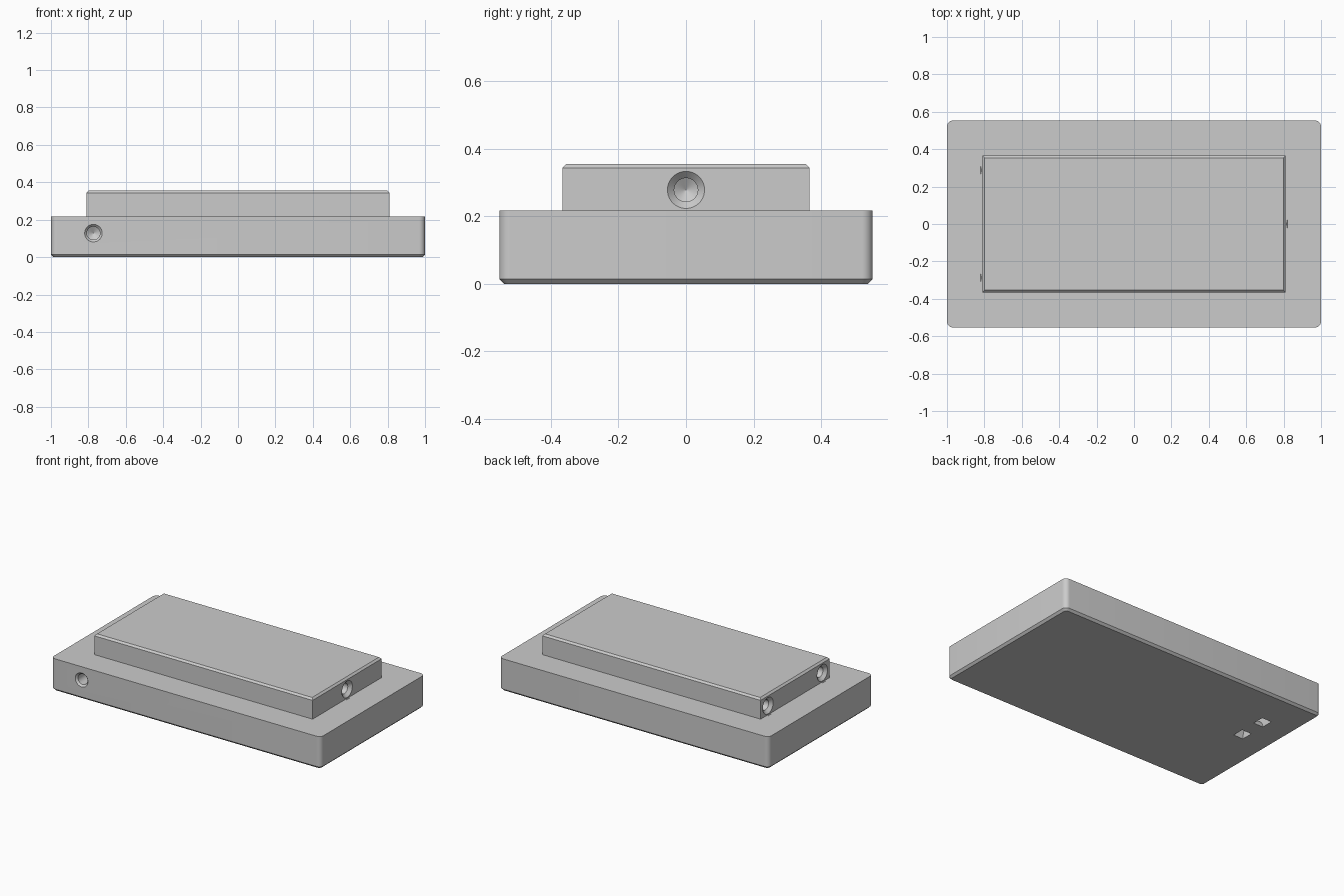
import bpy, bmesh, math
from mathutils import Vector, Matrix

cube = bpy.data.objects.get("Cube")
if cube:
    bpy.data.objects.remove(cube, do_unlink=True)

grey = bpy.data.materials.new("plain grey")
grey.use_nodes = True
COLOUR = (0.6, 0.6, 0.6, 1)
grey.diffuse_color = COLOUR
grey.node_tree.nodes["Principled BSDF"].inputs["Base Color"].default_value = COLOUR


def loft(name, rings, closed=False, matrix=Matrix()):
    """Skin equal-length rings; cap the ends, or join last to first."""
    bm = bmesh.new()
    loops = [[bm.verts.new(matrix @ Vector(p)) for p in ring] for ring in rings]
    pairs = list(zip(loops, loops[1:]))
    if closed:
        pairs.append((loops[-1], loops[0]))
    else:
        bm.faces.new(loops[0])
        bm.faces.new(loops[-1])
    for a, b in pairs:
        for i in range(len(a)):
            j = (i + 1) % len(a)
            bm.faces.new((a[i], a[j], b[j], b[i]))
    bmesh.ops.remove_doubles(bm, verts=bm.verts, dist=1e-5)
    bmesh.ops.recalc_face_normals(bm, faces=bm.faces)
    mesh = bpy.data.meshes.new(name)
    bm.to_mesh(mesh)
    bm.free()
    mesh.materials.append(grey)
    obj = bpy.data.objects.new(name, mesh)
    bpy.context.collection.objects.link(obj)
    return obj


def rounded_rect(hx, hy, r, z, steps=8):
    pts = []
    for k, (sx, sy) in enumerate([(1, 1), (-1, 1), (-1, -1), (1, -1)]):
        for i in range(steps + 1):
            a = math.pi / 2 * (k + i / steps)
            pts.append((sx * (hx - r) + r * math.cos(a),
                        sy * (hy - r) + r * math.sin(a), z))
    return pts


def rect(hx, hy, z):
    return [(hx, hy, z), (-hx, hy, z), (-hx, -hy, z), (hx, -hy, z)]


def circle(r, z, n=48):
    return [(r * math.cos(math.tau * i / n), r * math.sin(math.tau * i / n), z)
            for i in range(n)]


def drill(name, position, direction, outer, inner, depth):
    """Countersunk blind hole with a conical end."""
    sink = outer - inner
    rings = [circle(outer + 0.01, -0.01), circle(inner, sink),
             circle(inner, depth), circle(1e-4, depth + 0.6 * inner)]
    turn = Vector(direction).to_track_quat('Z', 'Y').to_matrix().to_4x4()
    return loft(name, rings, matrix=Matrix.Translation(position) @ turn)


def combine(target, tool, operation):
    mod = target.modifiers.new(operation.title(), 'BOOLEAN')
    mod.operation = operation
    mod.solver = 'EXACT'
    mod.object = tool
    bpy.context.view_layer.objects.active = target
    bpy.ops.object.modifier_apply(modifier=mod.name)
    bpy.data.objects.remove(tool, do_unlink=True)


# Base with rounded corners and a chamfered underside
C = 0.014
base = loft("housing", [rounded_rect(1 - C, 0.553 - C, 0.032 - C, 0),
                        rounded_rect(1, 0.553, 0.032, C),
                        rounded_rect(1, 0.553, 0.032, 0.217)])

# Raised block with chamfered top edges
HX, HY, TOP = 0.81, 0.366, 0.355
block = loft("raised_block", [rect(HX, HY, 0.15), rect(HX, HY, TOP - 0.012),
                              rect(HX - 0.012, HY - 0.012, TOP)])
combine(base, block, 'UNION')

# Ports: one on the left end, two on the right end, one in the front
MID = 0.278
ports = [((HX, 0, MID), (-1, 0, 0), 0.055, 0.035),
         ((-HX, 0.288, MID), (1, 0, 0), 0.055, 0.035),
         ((-HX, -0.288, MID), (1, 0, 0), 0.055, 0.035),
         ((-0.773, -0.553, 0.128), (0, 1, 0), 0.047, 0.035)]
for place, way, outer, inner in ports:
    combine(base, drill("port_cutter", place, way, outer, inner, 0.2), 'DIFFERENCE')

# Curved strap tunnel joining two openings underneath
rings = []
for i in range(48):
    a = math.tau * i / 48
    rings.append([(-0.783 + x, 0.173 + r * math.cos(a), r * math.sin(a))
                  for x, r in [(-0.036, 0.054), (0.036, 0.054),
                               (0.036, 0.133), (-0.036, 0.133)]])
combine(base, loft("strap_tunnel_cutter", rings, closed=True), 'DIFFERENCE')

# Smooth the curves, keep the edges sharp
bpy.ops.object.select_all(action='DESELECT')
base.select_set(True)
bpy.context.view_layer.objects.active = base
bpy.ops.object.shade_smooth_by_angle(angle=math.radians(30))
